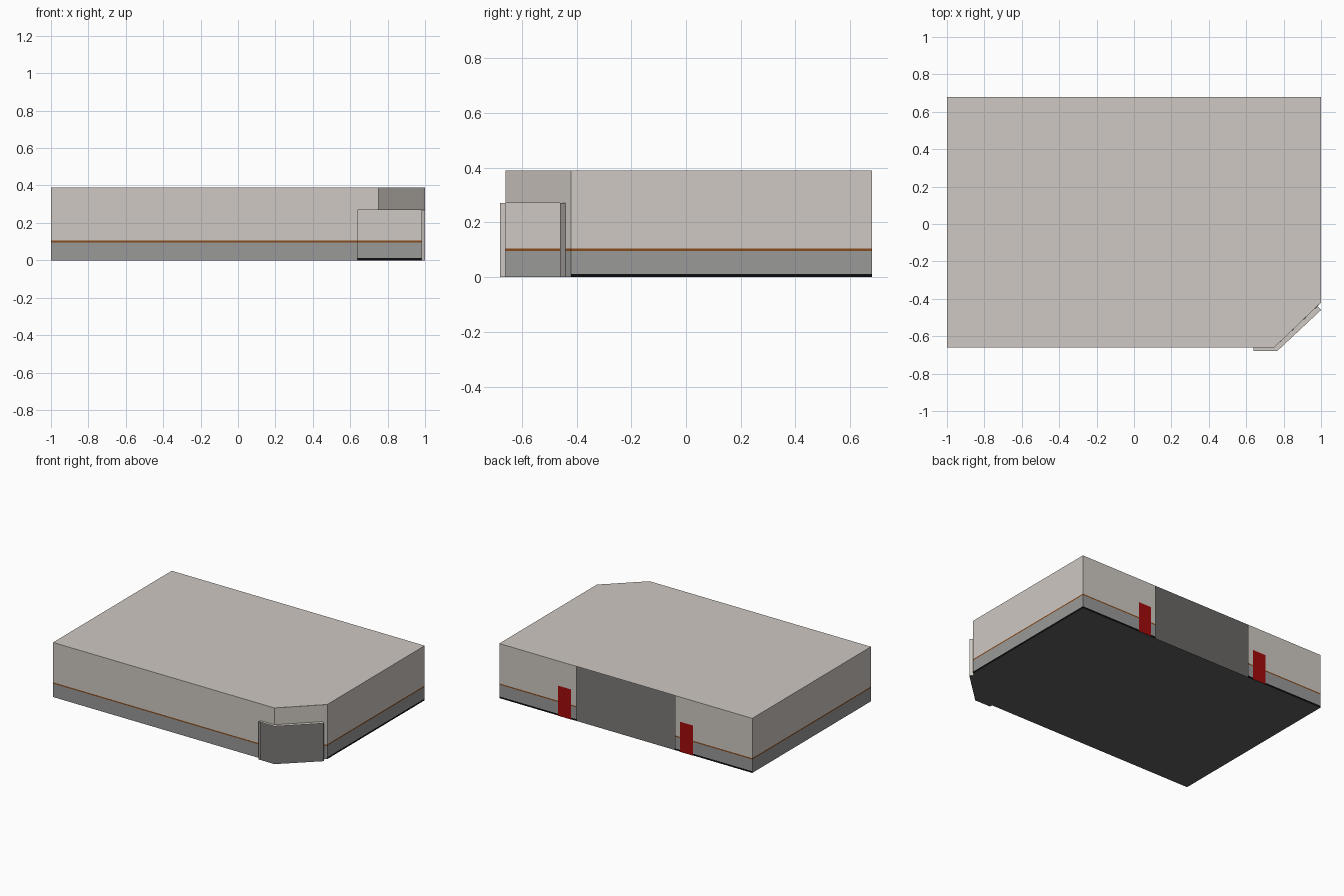
import bpy

if "Cube" in bpy.data.objects:
    bpy.data.objects.remove(bpy.data.objects["Cube"])

# Flat colours
def mat(name, r, g, b):
    m = bpy.data.materials.new(name)
    m.diffuse_color = (r, g, b, 1)
    m.use_nodes = True
    m.node_tree.nodes["Principled BSDF"].inputs["Base Color"].default_value = m.diffuse_color
    return m

LIGHT = mat("warm light grey", 0.62, 0.58, 0.54)
GREY = mat("mid grey", 0.32, 0.32, 0.315)
FLOOR = mat("dark grey", 0.125, 0.12, 0.115)
BROWN = mat("brown", 0.24, 0.07, 0.012)
BLACK = mat("black", 0.004, 0.004, 0.004)
RED = mat("red", 0.36, 0.003, 0.003)


def make(name, faces):
    """faces: list of (points, material)"""
    verts, polys, mats, index = [], [], [], {}
    for pts, m in faces:
        poly = []
        for p in pts:
            if p not in index:
                index[p] = len(verts)
                verts.append(p)
            poly.append(index[p])
        polys.append(poly)
        if m not in mats:
            mats.append(m)
    me = bpy.data.meshes.new(name)
    me.from_pydata(verts, [], polys)
    for m in mats:
        me.materials.append(m)
    for f, (_, m) in zip(me.polygons, faces):
        f.material_index = mats.index(m)
    ob = bpy.data.objects.new(name, me)
    bpy.context.collection.objects.link(ob)
    return ob


def quad(p, q, z0, z1, m):
    return ([(*p, z0), (*q, z0), (*q, z1), (*p, z1)], m)


H, DOOR_H = 0.39, 0.27
BANDS = [(0, 0.012, GREY), (0.012, 0.096, GREY), (0.096, 0.105, BROWN), (0.105, H, LIGHT)]


def wall(p, q, black_foot=False):
    return [quad(p, q, z0, z1, BLACK if black_foot and z0 == 0 else m)
            for z0, z1, m in BANDS]


# Footprint corners, counter-clockwise
A, B, C = (-1, -0.66), (0.64, -0.66), (0.75, -0.66)
D, E = (0.98, -0.44), (1.0, -0.42)
F, G, K, L = (1, 0.68), (0.39, 0.68), (-0.39, 0.68), (-1, 0.68)
# Outer line of the entrance frame
P, Q, R = (0.64, -0.68), (0.765, -0.68), (1.0, -0.46)

# Outer walls, open at the corner entrance and the rear dock
make("front_wall", wall(A, B))
make("corner_wall", [quad(B, C, DOOR_H, H, LIGHT), quad(C, D, DOOR_H, H, LIGHT)] + wall(D, E))
make("right_wall", wall(E, F, True))
make("back_wall", wall(F, G, True) + wall(K, L, True))
make("left_wall", wall(L, A))

# Roof and floor
make("roof", [([(*p, H) for p in (A, C, E, F, L)], LIGHT)])
make("floor", [([(*p, 0.0) for p in (L, F, E, D, R, Q, P, B, A)], FLOOR)])

# Entrance frame: top lip and two end jambs around the open corner
make("entrance_frame", [
    ([(*p, DOOR_H) for p in (P, Q, C, B)], LIGHT),
    ([(*p, DOOR_H) for p in (Q, R, D, C)], LIGHT),
    quad(B, P, 0, DOOR_H, LIGHT),
    quad(R, D, 0, DOOR_H, LIGHT),
])

# Red rear doors as thin plates either side of the dock
for side, name in ((1, "right"), (-1, "left")):
    x0, x1 = sorted((side * 0.43, side * 0.532))
    make("rear_door_" + name, [quad((x1, 0.683), (x0, 0.683), 0.0, 0.215, RED)])
